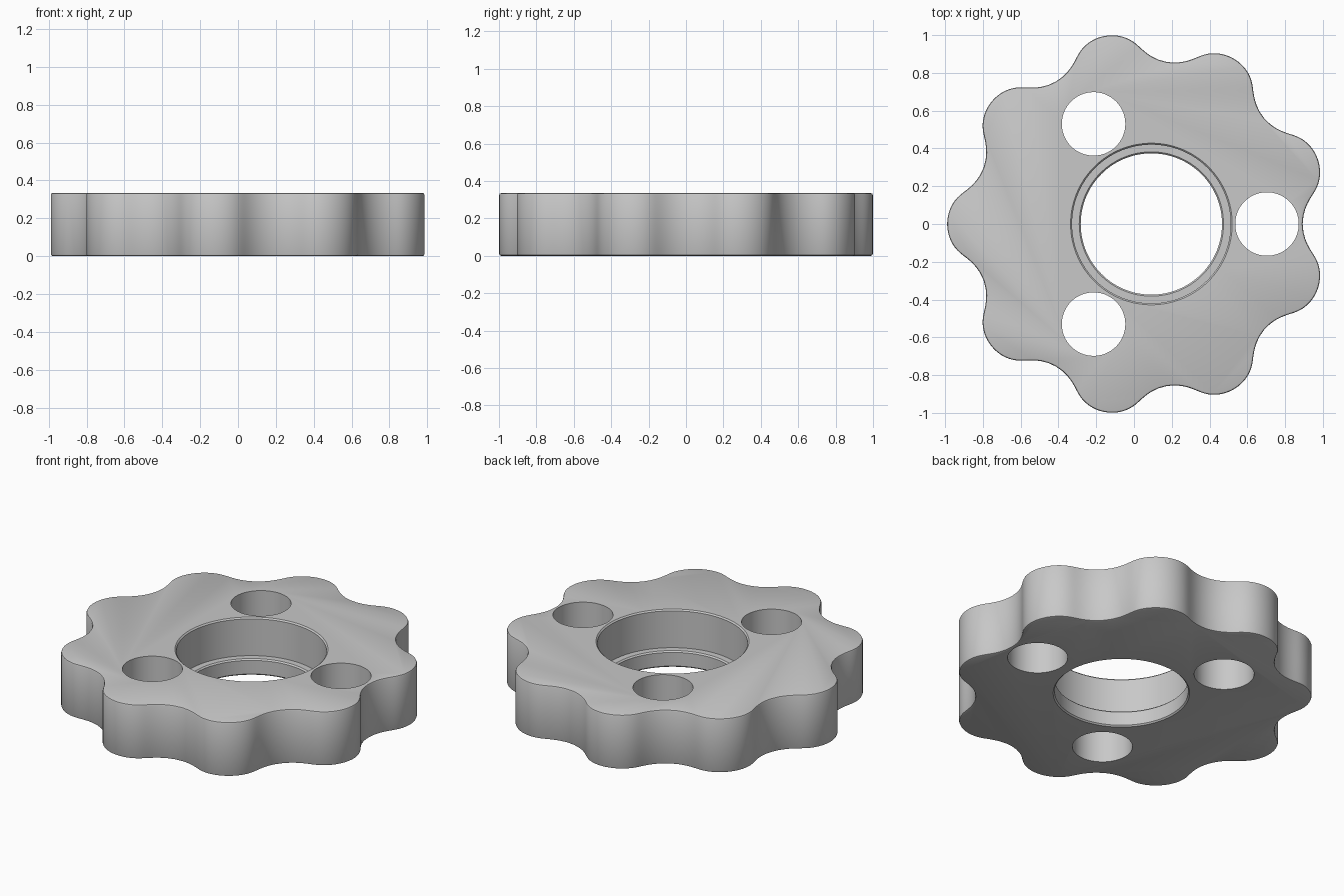
import bpy, bmesh
from math import sin, cos, atan2, pi, radians

cube = bpy.data.objects.get("Cube")
if cube:
    bpy.data.objects.remove(cube)

HEIGHT = 0.335
CHAMFER = 0.01
DISC_X = 0.022      # centre of the lobed outline
HOLE_X = 0.092      # centre of the bore and pin holes
LOBES = 9
OFFSET = 0.07       # half the lobe depth
PIN_R = 0.20
RING_R = 1.141

grey = bpy.data.materials.new("light grey metal")
grey.use_nodes = True
grey.diffuse_color = (0.58, 0.58, 0.58, 1)
grey.node_tree.nodes["Principled BSDF"].inputs["Base Color"].default_value = (0.58, 0.58, 0.58, 1)


def to_object(bm, name):
    bmesh.ops.recalc_face_normals(bm, faces=bm.faces)
    mesh = bpy.data.meshes.new(name)
    bm.to_mesh(mesh)
    bm.free()
    mesh.materials.append(grey)
    obj = bpy.data.objects.new(name, mesh)
    bpy.context.collection.objects.link(obj)
    return obj


def stack_rings(rings, name):
    """Join closed rings of points, bottom to top, and cap both ends."""
    bm = bmesh.new()
    loops = [[bm.verts.new(p) for p in ring] for ring in rings]
    n = len(loops[0])
    for low, high in zip(loops, loops[1:]):
        for i in range(n):
            j = (i + 1) % n
            bm.faces.new((low[i], low[j], high[j], high[i]))
    bm.faces.new(loops[0][::-1])
    bm.faces.new(loops[-1])
    return to_object(bm, name)


def lobed_ring(inset, z, steps=432):
    """Cycloidal outline, shrunk evenly by inset."""
    n = LOBES + 1
    r = PIN_R + inset
    points = []
    for i in range(steps):
        t = 2 * pi * i / steps
        psi = atan2(-sin(LOBES * t), RING_R / (OFFSET * n) - cos(LOBES * t))
        x = RING_R * cos(t) - r * cos(t + psi) - OFFSET * cos(n * t)
        y = RING_R * sin(t) - r * sin(t + psi) - OFFSET * sin(n * t)
        points.append((x + DISC_X, y, z))
    return points


def round_cutter(profile, x, y, steps, name):
    """Turned cutter from (radius, height) pairs."""
    angles = [2 * pi * i / steps for i in range(steps)]
    return stack_rings([[(x + r * cos(a), y + r * sin(a), z) for a in angles]
                        for r, z in profile], name)


# Lobed plate with softened rims
disc = stack_rings([lobed_ring(CHAMFER, 0),
                    lobed_ring(CHAMFER * 0.3, CHAMFER * 0.3),
                    lobed_ring(0, CHAMFER),
                    lobed_ring(0, HEIGHT - CHAMFER),
                    lobed_ring(CHAMFER * 0.3, HEIGHT - CHAMFER * 0.3),
                    lobed_ring(CHAMFER, HEIGHT)], "lobed_disc")

# Stepped centre bore
bore, seat, floor, c = 0.374, 0.42, 0.10, 0.008
cutters = [round_cutter([(bore + c, -0.1), (bore + c, 0), (bore, c),
                         (bore, floor - c), (bore + c, floor),
                         (seat, floor), (seat, HEIGHT - c),
                         (seat + c, HEIGHT), (seat + c, HEIGHT + 0.1)],
                        HOLE_X, 0, 128, "bore_cutter")]

# Three pin holes
for k in range(3):
    a = 2 * pi * k / 3
    cutters.append(round_cutter([(0.168, -0.1), (0.168, HEIGHT + 0.1)],
                                HOLE_X + 0.612 * cos(a), 0.612 * sin(a),
                                72, "pin_hole_cutter"))

bpy.ops.object.select_all(action="DESELECT")
bpy.context.view_layer.objects.active = disc
disc.select_set(True)
for cutter in cutters:
    cutter.hide_render = True
    mod = disc.modifiers.new("cut", "BOOLEAN")
    mod.operation = "DIFFERENCE"
    mod.solver = "EXACT"
    mod.object = cutter
    bpy.ops.object.modifier_apply(modifier=mod.name)
for cutter in cutters:
    bpy.data.objects.remove(cutter)

bpy.ops.object.shade_smooth_by_angle(angle=radians(25))
